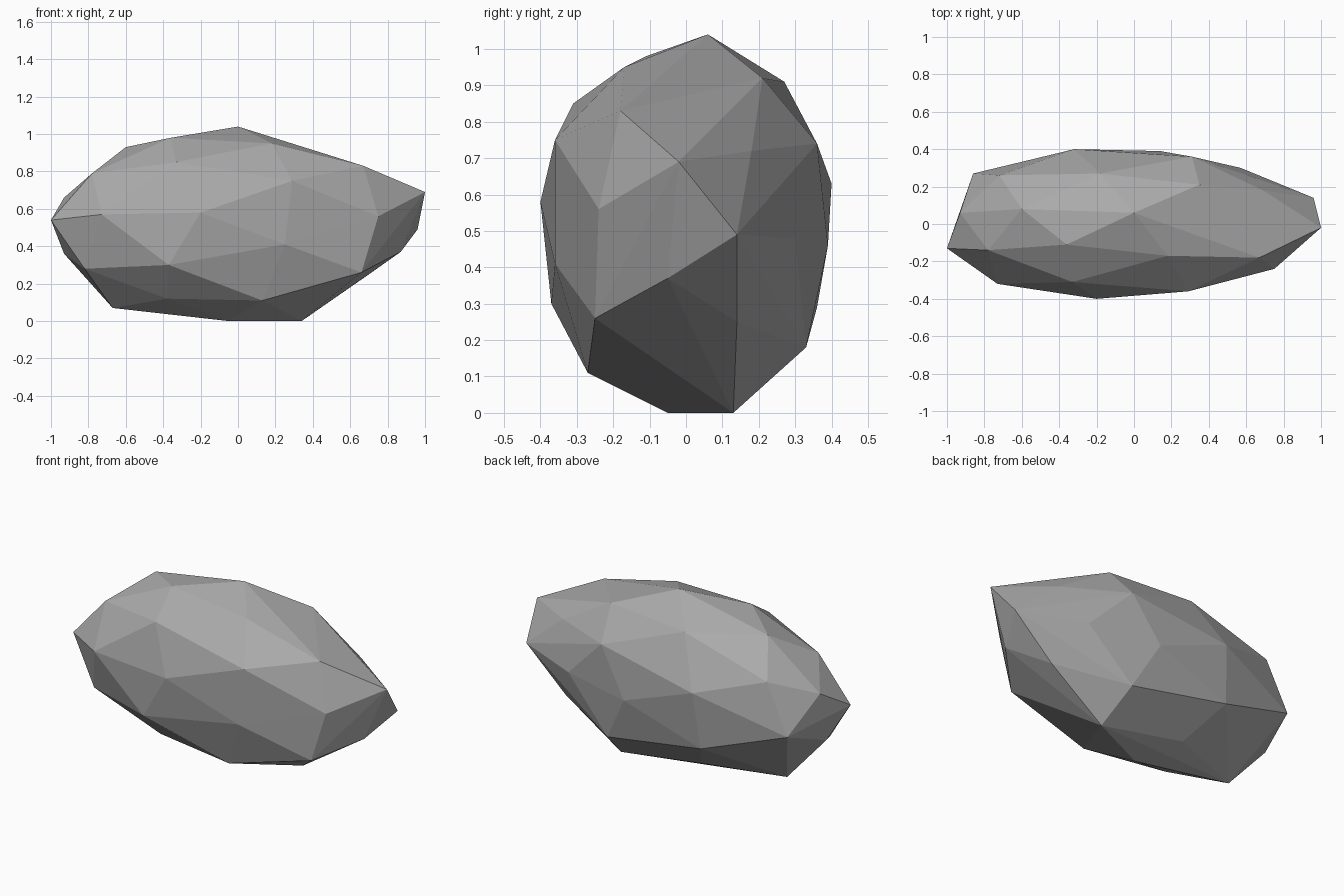
import bpy
import bmesh
from mathutils import Vector

default_cube = bpy.data.objects.get("Cube")
if default_cube:
    bpy.data.objects.remove(default_cube, do_unlink=True)


def make_material(name, colour):
    material = bpy.data.materials.new(name)
    material.use_nodes = True
    material.diffuse_color = colour
    shader = next(node for node in material.node_tree.nodes
                  if node.type == "BSDF_PRINCIPLED")
    shader.inputs["Base Color"].default_value = colour
    shader.inputs["Roughness"].default_value = 0.9
    return material


def make_boulder(name, corner_groups, material):
    """Wrap a faceted stone skin around the chiselled corners."""
    bm = bmesh.new()
    for group in corner_groups:
        for corner in group:
            bm.verts.new(Vector(corner))
    hull = bmesh.ops.convex_hull(bm, input=bm.verts[:])
    # Drop any corner that ended up under the skin
    buried = [item for item in hull["geom_interior"]
              if isinstance(item, bmesh.types.BMVert)]
    bmesh.ops.delete(bm, geom=buried, context="VERTS")
    bmesh.ops.recalc_face_normals(bm, faces=bm.faces[:])
    for face in bm.faces:
        face.smooth = False
    mesh = bpy.data.meshes.new(name)
    bm.to_mesh(mesh)
    bm.free()
    mesh.materials.append(material)
    boulder = bpy.data.objects.new(name, mesh)
    bpy.context.scene.collection.objects.link(boulder)
    return boulder


# Corners along the crest
crest = [
    (0, .06, 1.04), (.18, -.17, .95), (-.36, -.11, .98), (-.6, .08, .93),
    (.49, .01, .87), (.35, .21, .92), (-.18, .27, .91), (.67, -.18, .83),
]

# Corners of the front side
front_side = [
    (-.33, -.31, .85), (.29, -.36, .75), (-.2, -.4, .58), (-.73, -.32, .57),
    (.25, -.36, .41), (-.37, -.37, .3), (.75, -.24, .56), (.66, -.25, .26),
]

# Corners of the back side
back_side = [
    (.31, .36, .74), (-.32, .4, .63), (.14, .39, .46), (-.35, .36, .29),
    (.29, .33, .18), (.57, .3, .48), (.69, .18, .72), (-.72, .26, .75),
]

# Corners of the two pointed ends
ends = [
    (-1, -.13, .54), (-.78, -.14, .79), (-.93, .06, .66), (-.86, .27, .46),
    (-.93, 0, .36), (1, -.02, .69), (.96, .14, .49), (.87, -.05, .37),
]

# Corners of the underside
underside = [
    (-.82, -.19, .28), (-.67, 0, .07), (-.38, -.19, .12), (.13, -.27, .11),
    (-.05, -.05, 0), (.34, .13, 0), (.7, .14, .25), (-.21, .16, .09),
]

stone_grey = make_material("stone grey", (0.4, 0.4, 0.4, 1))
make_boulder("boulder", [crest, front_side, back_side, ends, underside], stone_grey)
